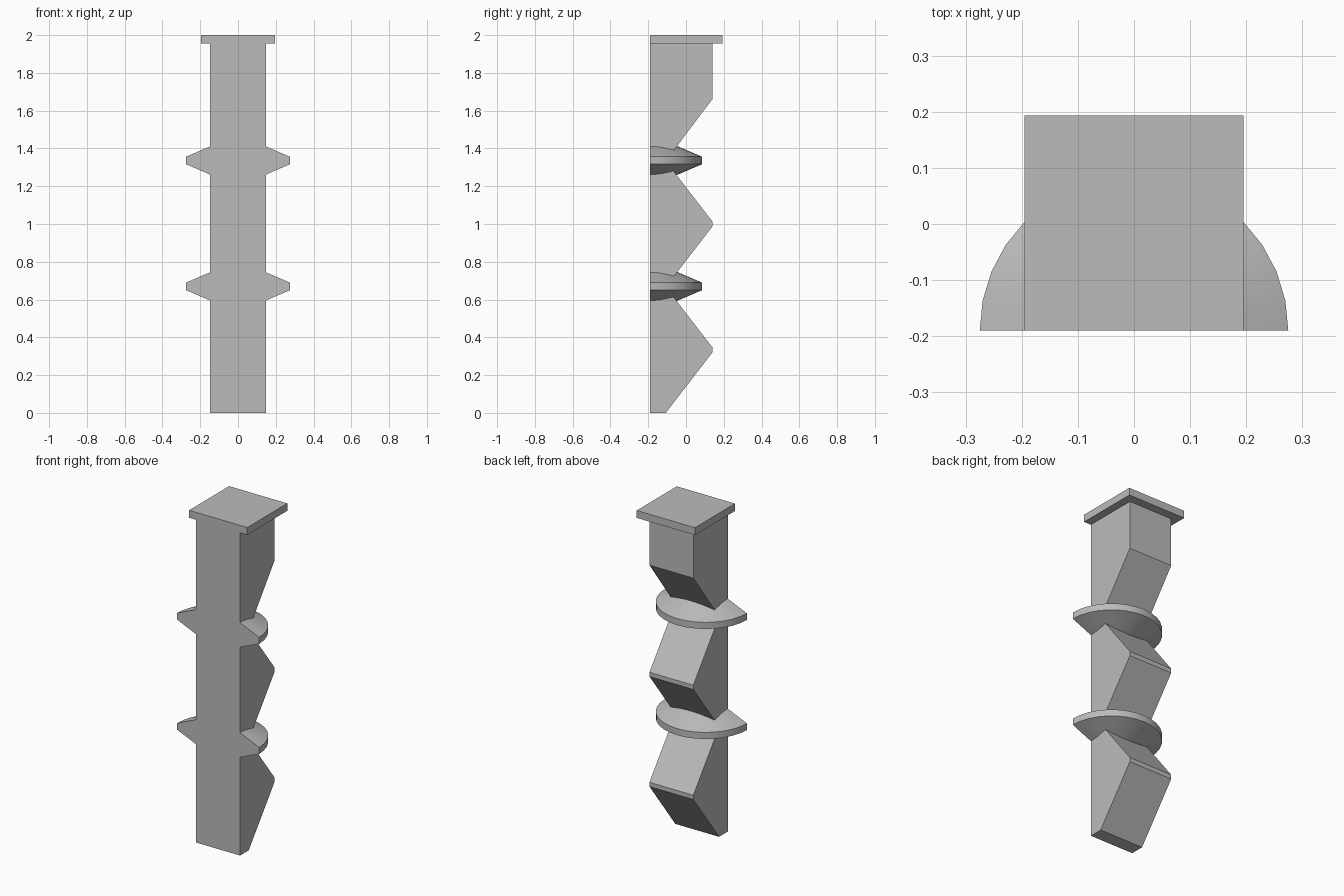
import bpy
import bmesh
import math

cube = bpy.data.objects.get("Cube")
if cube:
    bpy.data.objects.remove(cube, do_unlink=True)

grey = bpy.data.materials.new("plain grey")
grey.use_nodes = True
COLOUR = (0.5, 0.5, 0.5, 1)
grey.diffuse_color = COLOUR
grey.node_tree.nodes["Principled BSDF"].inputs["Base Color"].default_value = COLOUR

FRONT, BACK, NOTCH = -0.19, 0.14, -0.107
HALF_WIDTH = 0.147
PITCH = 2 / 3


def extrude(name, outline, direction, smooth=False):
    """Make a solid by sweeping a flat outline along a direction."""
    bm = bmesh.new()
    face = bm.faces.new([bm.verts.new(p) for p in outline])
    moved = bmesh.ops.extrude_face_region(bm, geom=[face])["geom"]
    bmesh.ops.translate(bm, vec=direction,
                        verts=[v for v in moved if isinstance(v, bmesh.types.BMVert)])
    return finish(name, bm, smooth)


def finish(name, bm, smooth=False):
    bmesh.ops.recalc_face_normals(bm, faces=bm.faces)
    mesh = bpy.data.meshes.new(name)
    bm.to_mesh(mesh)
    bm.free()
    mesh.materials.append(grey)
    obj = bpy.data.objects.new(name, mesh)
    bpy.context.collection.objects.link(obj)
    if smooth:
        bpy.ops.object.select_all(action="DESELECT")
        obj.select_set(True)
        bpy.context.view_layer.objects.active = obj
        bpy.ops.object.shade_smooth_by_angle(angle=math.radians(20))
    return obj


# Column: flat front, zigzag back
profile = [(FRONT, 0), (NOTCH, 0)]
for i in range(2):
    peak = (i + 0.5) * PITCH
    profile += [(BACK, peak - 0.013), (BACK, peak + 0.013), (NOTCH, (i + 1) * PITCH)]
profile += [(BACK, 2.5 * PITCH - 0.005), (BACK, 1.96), (FRONT, 1.96)]
extrude("column", [(-HALF_WIDTH, y, z) for y, z in profile], (2 * HALF_WIDTH, 0, 0))

# Square cap
extrude("cap", [(x, y, 1.955) for x, y in
                ((-0.195, FRONT), (0.195, FRONT), (0.195, 0.193), (-0.195, 0.193))],
        (0, 0, 0.045))


# Half-round collars, tapered above and below the rim
def collar(name, height):
    section = [(0.1, -0.095), (0.275, -0.02), (0.275, 0.02), (0.1, 0.095)]
    steps = 16
    bm = bmesh.new()
    rings = []
    for i in range(steps + 1):
        a = math.pi * i / steps
        rings.append([bm.verts.new((r * math.cos(a), FRONT + r * math.sin(a), height + z))
                      for r, z in section])
    for a, b in zip(rings, rings[1:]):
        for j in range(4):
            k = (j + 1) % 4
            bm.faces.new((a[j], a[k], b[k], b[j]))
    bm.faces.new(rings[0])
    bm.faces.new(rings[-1])
    finish(name, bm, smooth=True)


collar("lower_collar", PITCH + 0.003)
collar("upper_collar", 2 * PITCH + 0.003)
